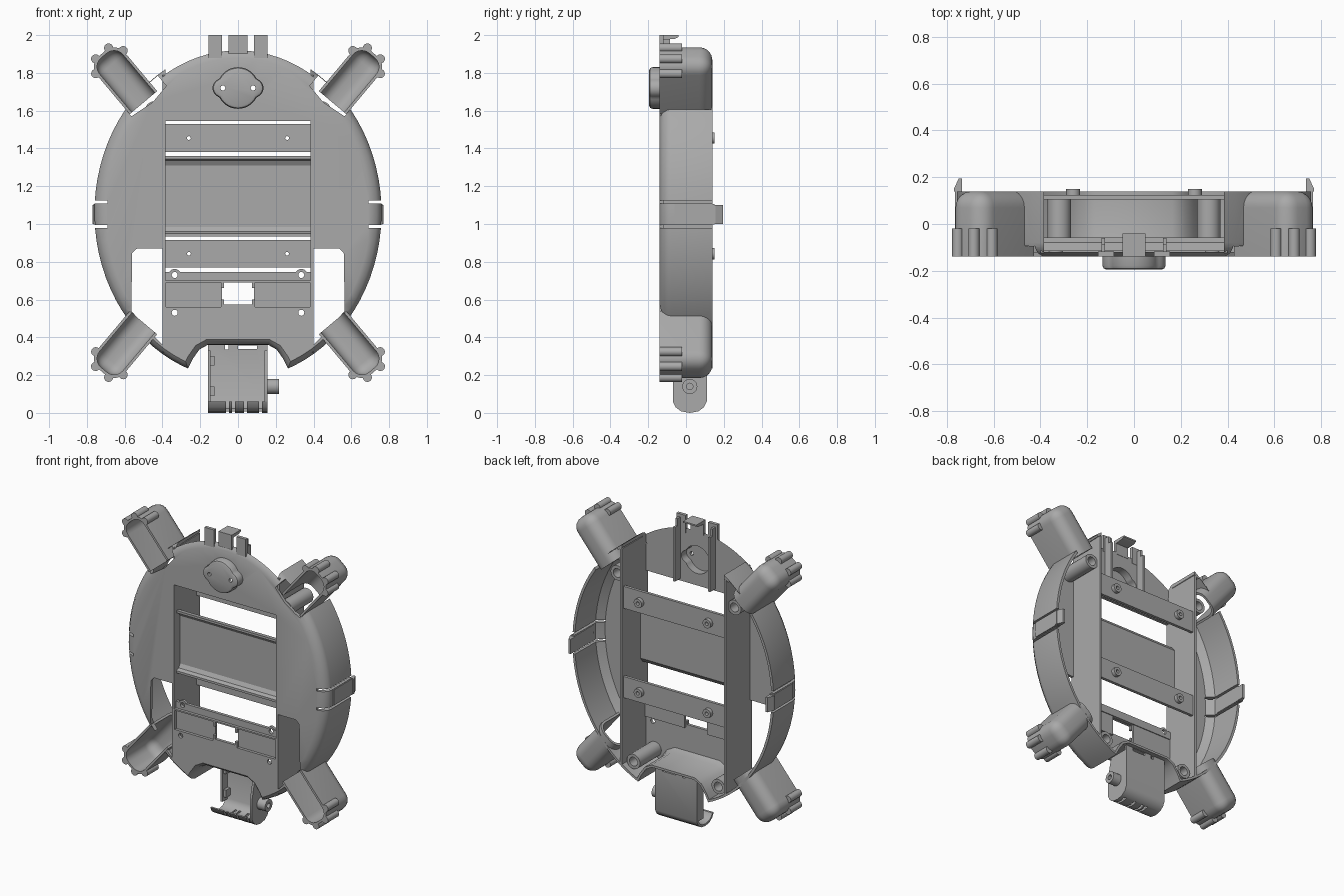
import bpy, bmesh
from math import cos, sin, pi, radians, sqrt
from mathutils import Matrix, Vector

if "Cube" in bpy.data.objects:
    bpy.data.objects.remove(bpy.data.objects["Cube"])

grey = bpy.data.materials.new("plain grey")
grey.use_nodes = True
COLOUR = (0.4, 0.4, 0.4, 1)
grey.diffuse_color = COLOUR
grey.node_tree.nodes["Principled BSDF"].inputs["Base Color"].default_value = COLOUR
MID = 1.06      # height of the body centre


# ---------- helpers ----------
def finish(name, bm):
    bmesh.ops.recalc_face_normals(bm, faces=bm.faces)
    me = bpy.data.meshes.new(name)
    bm.to_mesh(me)
    bm.free()
    me.materials.append(grey)
    ob = bpy.data.objects.new(name, me)
    bpy.context.collection.objects.link(ob)
    return ob


def loft(name, rings):
    """Closed solid through matching rings of 3D points."""
    bm = bmesh.new()
    loops = [[bm.verts.new(p) for p in ring] for ring in rings]
    n = len(loops[0])
    for a, b in zip(loops, loops[1:]):
        for i in range(n):
            j = (i + 1) % n
            bm.faces.new((a[i], a[j], b[j], b[i]))
    bm.faces.new(loops[0])
    bm.faces.new(loops[-1][::-1])
    return finish(name, bm)


def prism(name, pts, lo, hi, axis="y"):
    place = (lambda p, t: (p[0], t, p[1])) if axis == "y" else (lambda p, t: (t, p[0], p[1]))
    return loft(name, [[place(p, t) for p in pts] for t in (lo, hi)])


def box(name, x0, x1, y0, y1, z0, z1):
    return prism(name, [(x0, z0), (x1, z0), (x1, z1), (x0, z1)], y0, y1)


def circle(a, b, r, n=24):
    return [(a + r * cos(2 * pi * i / n), b + r * sin(2 * pi * i / n)) for i in range(n)]


def rod(name, a, b, r, lo, hi, axis="y"):
    return prism(name, circle(a, b, r), lo, hi, axis)


def cut(ob, *cutters):
    for c in cutters:
        m = ob.modifiers.new("cut", "BOOLEAN")
        m.operation, m.solver, m.object = "DIFFERENCE", "EXACT", c
        bpy.context.view_layer.objects.active = ob
        bpy.ops.object.modifier_apply(modifier=m.name)
        bpy.data.objects.remove(c)
    return ob


def inset(pts, amount):
    """Move a counter-clockwise outline inwards; amount depends on the point."""
    out = []
    for i, p in enumerate(pts):
        p = Vector(p)
        a = (p - Vector(pts[i - 1])).normalized()
        b = (Vector(pts[(i + 1) % len(pts)]) - p).normalized()
        n = Vector((-a.y - b.y, a.x + b.x)).normalized()
        out.append(tuple(p + n * amount(p) / max(0.5, n.dot(Vector((-a.y, a.x))))))
    return out


def mirrored(ob, name, sx, sz):
    me = ob.data.copy()
    me.transform(Matrix.Translation((0, 0, MID)) @ Matrix.Diagonal((sx, 1, sz, 1))
                 @ Matrix.Translation((0, 0, -MID)))
    if sx * sz < 0:
        me.flip_normals()
    new = bpy.data.objects.new(name, me)
    bpy.context.collection.objects.link(new)
    return new


# ---------- arm tubs, built once along a diagonal and mirrored ----------
ARM = Matrix.Translation((0.70, 0, 1.88)) @ Matrix.Rotation(-radians(50), 4, "Y")
INNER = -0.31


def tub_solid(name, shrink, inner=None, front=None):
    bm = bmesh.new()
    bmesh.ops.create_cube(bm, size=1)
    w = 0.095 - shrink
    lo, hi = Vector((-0.6, -0.4, -w)), Vector((0.03 - shrink, 0.14 - shrink, w))
    for v in bm.verts:
        v.co = Vector([lo[k] if v.co[k] < 0 else hi[k] for k in range(3)])
    bmesh.ops.bevel(bm, geom=bm.edges[:], offset=0.07 - shrink * 0.6, segments=6,
                    profile=0.5, affect="EDGES")
    for co, no in ((inner, (-1, 0, 0)), (front, (0, -1, 0))):
        if co is not None:
            point = (co, 0, 0) if no[0] else (0, co, 0)
            bmesh.ops.bisect_plane(bm, geom=bm.verts[:] + bm.edges[:] + bm.faces[:],
                                   plane_co=point, plane_no=no, clear_outer=True)
            bmesh.ops.holes_fill(bm, edges=[e for e in bm.edges if e.is_boundary])
    bm.transform(ARM)
    return finish(name, bm)


arm = cut(tub_solid("arm", 0, INNER, -0.14), tub_solid("tub_cutter", 0.015))
ribs = []
for k, (u, v) in enumerate(((-0.03, 0.095), (-0.03, -0.095), (0.03, 0.045), (0.03, -0.045))):
    c = ARM @ Vector((u, 0, v))
    ribs.append(cut(rod("arm_rib", c.x, c.z, 0.024, -0.14, -0.02), tub_solid("rib_cutter", 0.008)))

# ---------- body shell ----------
T0 = -66.5
outline = []
for i in range(73):
    t = radians(T0 + (180 - 2 * T0) * i / 72)
    outline.append((0.76 * cos(t), MID + 0.88 * sin(t)))
notch = [(-0.265, 0.235), (-0.24, 0.285), (-0.205, 0.335), (-0.16, 0.36)]
outline += notch + [(-x, z) for x, z in reversed(notch)]


def ring(d_side, d_notch, y):
    pts = inset(outline, lambda p: d_side if p.y > 0.42 else d_notch)
    return [(x, y, z) for x, z in pts]


body = loft("body_shell", [ring(0.06, 0.028, -0.14), ring(0.025, 0.012, -0.125),
                           ring(0.005, 0.003, -0.10), ring(0, 0, -0.08), ring(0, 0, 0.14)])
cavity = loft("cavity", [ring(0.065, 0.035, -0.12), ring(0.02, 0.016, -0.08),
                         ring(0.015, 0.015, 0.3)])
cut(body, cavity,
    box("top_opening", -0.385, 0.385, -0.12, 0.4, 1.4, 2.2),
    box("window", -0.385, 0.385, -0.3, -0.05, 0.70, 1.545),
    box("port", -0.14, 0.14, -0.3, -0.05, 0.60, 0.66),
    box("port_middle", -0.075, 0.075, -0.3, -0.05, 0.575, 0.69))
for s in (-1, 1):
    x = sorted
    side = [(0.40, 0.36), (0.44, 0.40), (0.565, 0.54), (0.56, 0.845), (0.535, 0.87), (0.40, 0.87)]
    gap = [ARM @ Vector(p) for p in ((-0.34, 0, 0.04), (-0.325, 0, -0.095), (-0.25, 0, -0.095),
                                     (-0.25, 0, 0.15), (-0.32, 0, 0.15))]
    cut(body,
        prism("side_cutter", [(s * a, b) for a, b in side], -0.3, 0.3),
        prism("gap_cutter", [(s * p.x, p.z) for p in gap], -0.3, 0.3),
        box("pocket", *sorted((s * 0.09, s * 0.38)), -0.3, -0.05, 0.56, 0.69),
        rod("deck_hole", s * 0.335, 0.53, 0.016, -0.3, 0),
        box("clip_slot_low", *sorted((s * 0.69, s * 0.9)), -0.3, 0.3, 0.978, 0.995),
        box("clip_slot_high", *sorted((s * 0.69, s * 0.9)), -0.3, 0.3, 1.108, 1.125),
        box("top_slot", *sorted((s * 0.05, s * 0.085)), -0.3, 0.3, 1.915, 2.2))
    for sz in (1, -1):
        solid = tub_solid("arm_cutter", 0.001, INNER)
        cut(body, mirrored(solid, "arm_cutter_side", s, sz))
        bpy.data.objects.remove(solid)

for sx, xn in ((1, "left"), (-1, "right")):
    for sz, zn in ((1, "upper"), (-1, "lower")):
        for part in [arm] + ribs:
            mirrored(part, f"{zn}_{xn}_{part.name.split('.')[0]}", sx, sz)
for part in [arm] + ribs:
    bpy.data.objects.remove(part)

# ---------- parts repeated on both sides ----------
for s, side in ((1, "left"), (-1, "right")):
    def sbox(name, x0, x1, *rest):
        return box(f"{side}_{name}", *sorted((s * x0, s * x1)), *rest)

    sbox("inner_wall", 0.385, 0.40, -0.125, 0.14, 0.32, 1.79)
    sbox("pocket_floor", 0.085, 0.385, -0.121, -0.106, 0.555, 0.70)
    # hooked side clip
    sbox("clip", 0.735, 0.765, -0.06, 0.15, 0.998, 1.105)
    prism(f"{side}_clip_hook", [(s * 0.735, 1.0), (s * 0.77, 1.0), (s * 0.77, 1.10),
                                (s * 0.735, 1.10)], 0.14, 0.155)
    loft(f"{side}_clip_barb", [[(s * 0.735, 0.15, z), (s * 0.77, 0.15, z), (s * 0.75, 0.195, z),
                               (s * 0.735, 0.195, z)] for z in (1.0, 1.10)])
    # hollow screw posts
    for name, x, z in (("upper_post", 0.442, 1.60), ("lower_post", 0.32, 0.345)):
        cut(rod(f"{side}_{name}", s * x, z, 0.05, -0.121, 0.11),
            rod("post_hole", s * x, z, 0.03, -0.05, 0.2))
    # top guide rails and tabs
    sbox("guide_rail", 0.125, 0.14, -0.13, -0.06, 1.56, 1.93)
    sbox("top_tab", 0.085, 0.155, -0.14, -0.118, 1.88, 2.0)
    sbox("rail_tip", 0.125, 0.14, -0.13, -0.085, 1.92, 1.98)

box("top_tongue", -0.05, 0.05, -0.14, -0.118, 1.90, 2.0)
prism("top_hook", [(-0.14, 2.0), (-0.14, 1.975), (-0.06, 1.98), (-0.04, 1.99), (-0.04, 2.0)],
      -0.05, 0.05, "x")

# ---------- cross bars, centre panel and deck strip ----------
for name, z0, z1 in (("upper", 1.38, 1.53), ("lower", 0.77, 0.915)):
    bar = box(f"{name}_bar", -0.387, 0.387, 0.105, 0.125, z0, z1)
    zc = (z0 + z1) / 2
    for x in (-0.26, 0.26):
        cut(bar, rod("bar_hole", x, zc, 0.01, 0, 0.3))
        cut(rod(f"{name}_bar_boss", x, zc, 0.03, 0.124, 0.15),
            rod("boss_hole", x, zc, 0.012, 0, 0.3))

panel = [(-0.115, 1.36), (-0.115, 1.345), (-0.09, 1.335), (-0.075, 1.31), (-0.075, 0.985),
         (-0.09, 0.96), (-0.115, 0.95), (-0.115, 0.935), (-0.08, 0.94), (-0.058, 0.97),
         (-0.058, 1.325), (-0.08, 1.355)]
prism("centre_panel", panel, -0.386, 0.386, "x")

strip = box("deck_strip", -0.386, 0.386, -0.121, -0.10, 0.692, 0.745)
for x in (-0.335, 0.335):
    cut(strip, rod("strip_hole", x, 0.73, 0.016, -0.3, 0.1))
    cut(rod("strip_eyelet", x, 0.73, 0.032, -0.119, -0.102),
        rod("eyelet_hole", x, 0.73, 0.016, -0.3, 0.1))


# ---------- eared cap ----------
def cap_ring(k, y):
    pts = []
    for i in range(64):
        t = 2 * pi * i / 64
        q = 0.05 ** 2 - (0.085 * sin(t)) ** 2
        r = max(0.11, 0.085 * abs(cos(t)) + sqrt(q)) if q > 0 else 0.11
        pts.append(((r - k) * cos(t), y, 1.72 + (r - k) * sin(t)))
    return pts


cut(body, loft("plate_hole", [cap_ring(0.016, -0.3), cap_ring(0.016, 0)]))
cap = loft("cap", [cap_ring(0.016, -0.195), cap_ring(0.005, -0.19), cap_ring(0, -0.178),
                   cap_ring(0, -0.12)])
cut(cap, loft("cap_hollow", [cap_ring(0.016, -0.175), cap_ring(0.016, 0)]))
for x in (-0.08, 0.08):
    cut(cap, rod("cap_hole", x, 1.72, 0.013, -0.3, 0))

# ---------- lower bracket with fingers and hub ----------
outer = [(0.11, 0.37), (0.11, 0.06), (0.095, 0.03), (0.065, 0.008), (0.02, 0), (-0.025, 0.008),
         (-0.055, 0.03), (-0.07, 0.06)]
inner = [(-0.055, 0.06), (-0.045, 0.04), (-0.02, 0.022), (0.02, 0.015), (0.06, 0.022),
         (0.082, 0.04), (0.095, 0.065), (0.095, 0.37)]
bracket = prism("bracket", outer + inner, -0.16, 0.155, "x")
cut(bracket, box("top_vent", 0, 0.1, -0.3, 0.3, 0.338, 0.358),
    box("key_slot", -0.07, -0.05, -0.3, 0.3, 0.335, 0.4))
for x in (-0.055, -0.025, 0.04, 0.12):
    cut(bracket, box("finger_slot", x - 0.008, x + 0.008, -0.3, 0.06, -0.1, 0.2))
prism("bracket_side", outer[1:] + [(-0.07, 0.2), (-0.04, 0.33), (0.11, 0.33)], 0.14, 0.156, "x")
box("bracket_flange", -0.16, -0.145, 0.04, 0.105, 0.06, 0.33)
for z in (0.09, 0.25):
    box("flange_tooth", -0.146, -0.125, 0.05, 0.10, z, z + 0.05)
cut(rod("hub", 0.02, 0.14, 0.04, 0.15, 0.218, "x"), rod("hub_hole", 0.02, 0.14, 0.017, 0.16, 0.4, "x"))

# ---------- smooth shading with sharp edges kept ----------
bpy.ops.object.select_all(action="DESELECT")
for ob in bpy.context.scene.objects:
    if ob.type == "MESH" and grey.name in ob.data.materials:
        ob.select_set(True)
        bpy.context.view_layer.objects.active = ob
bpy.ops.object.shade_smooth_by_angle(angle=radians(30))
